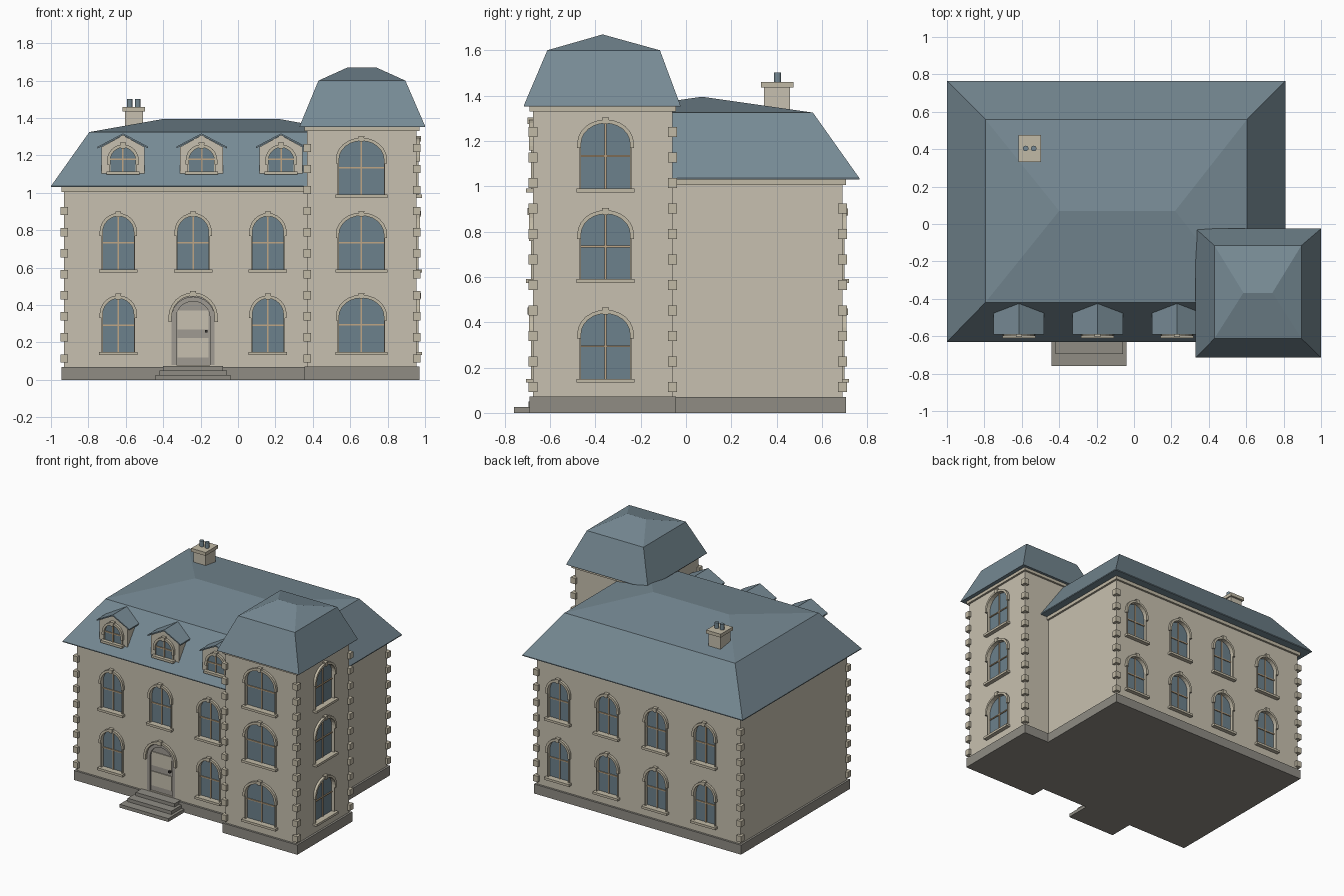
import bpy, bmesh
from math import pi, cos, sin
from mathutils import Matrix, Vector

cube = bpy.data.objects.get("Cube")
if cube:
    bpy.data.objects.remove(cube, do_unlink=True)


def material(name, r, g, b):
    m = bpy.data.materials.new(name)
    col = tuple((c / 255) ** 2.2 for c in (r, g, b)) + (1,)
    m.diffuse_color = col
    m.use_nodes = True
    m.node_tree.nodes["Principled BSDF"].inputs["Base Color"].default_value = col
    return m


WALL = material("cream wall", 198, 191, 174)
TRIM = material("stone trim", 192, 184, 164)
SLATE = material("slate roof", 118, 137, 147)
GLASS = material("window glass", 108, 128, 139)
BAR = material("tan window bar", 190, 165, 132)
STONE = material("grey stone", 142, 139, 131)
DOOR = material("grey door", 158, 153, 145)
DARK = material("dark knob", 60, 58, 55)


def finish(bm, name, *mats, matrix=None):
    bmesh.ops.recalc_face_normals(bm, faces=bm.faces)
    me = bpy.data.meshes.new(name)
    bm.to_mesh(me)
    bm.free()
    for m in mats:
        me.materials.append(m)
    ob = bpy.data.objects.new(name, me)
    if matrix:
        ob.matrix_world = matrix
    bpy.context.collection.objects.link(ob)
    return ob


def loft(bm, rings, mat=0):
    """Closed solid through rings of equal length."""
    vs = [[bm.verts.new(p) for p in r] for r in rings]
    faces = [bm.faces.new(vs[0]), bm.faces.new(vs[-1])]
    n = len(vs[0])
    for a, b in zip(vs, vs[1:]):
        for i in range(n):
            j = (i + 1) % n
            faces.append(bm.faces.new((a[i], a[j], b[j], b[i])))
    for f in faces:
        f.material_index = mat


def rect(x0, x1, y0, y1, z):
    return [(x0, y0, z), (x1, y0, z), (x1, y1, z), (x0, y1, z)]


def add_box(bm, x0, x1, y0, y1, z0, z1, mat=0):
    loft(bm, [rect(x0, x1, y0, y1, z0), rect(x0, x1, y0, y1, z1)], mat)


def box(name, mat, *dims):
    bm = bmesh.new()
    add_box(bm, *dims)
    return finish(bm, name, mat)


def prism(bm, outline, y0, y1, mat=0):
    loft(bm, [[(x, y, z) for x, z in outline] for y in (y0, y1)], mat)


def arch(hw, z0, spring, rise, steps=12):
    curve = [(-hw * cos(pi * i / steps), spring + rise * sin(pi * i / steps))
             for i in range(steps + 1)]
    return [(-hw, z0)] + curve + [(hw, z0)]


def arch_band(bm, hw, z0, spring, rise, width, y0, y1, mat=0):
    inner = arch(hw, z0, spring, rise)
    outer = arch(hw + width, z0, spring, rise + width)
    loft(bm, [[(a[0], y0, a[1]), (b[0], y0, b[1]), (b[0], y1, b[1]), (a[0], y1, a[1])]
              for a, b in zip(inner, outer)], mat)


def place(x, y, turn):
    return Matrix.Translation((x, y, 0)) @ Matrix.Rotation(turn, 4, "Z")


def cut_hole(cutter, matrix, outline):
    bm = bmesh.new()
    prism(bm, outline, -0.05, 0.03)
    bm.transform(matrix)
    tmp = bpy.data.meshes.new("hole")
    bm.to_mesh(tmp)
    bm.free()
    cutter.from_mesh(tmp)
    bpy.data.meshes.remove(tmp)


def window(name, x, y, turn, hw, z0, top, rise, cutter=None):
    """Arched window: glass, cross bars, frame, hood, keystone and sill."""
    m = place(x, y, turn)
    spring = top - rise
    outline = arch(hw, z0, spring, rise)
    g = -0.004
    if cutter is not None:
        cut_hole(cutter, m, outline)
        g = 0.014
    bm = bmesh.new()
    prism(bm, outline, g, 0.035, 1)
    mid = (z0 + top) / 2
    add_box(bm, -0.004, 0.004, g - 0.007, g + 0.003, z0, top, 2)
    add_box(bm, -hw, hw, g - 0.007, g + 0.003, mid - 0.004, mid + 0.004, 2)
    arch_band(bm, hw, z0, spring, rise, 0.007, -0.01, 0.01)
    arch_band(bm, hw, spring - 0.02, spring, rise, 0.017, -0.018, 0.01)
    key = [(-0.011, top - 0.004), (0.011, top - 0.004), (0.016, top + 0.026), (-0.016, top + 0.026)]
    prism(bm, key, -0.024, 0.01)
    add_box(bm, -hw - 0.02, hw + 0.02, -0.03, 0.01, z0 - 0.017, z0)
    return finish(bm, name, TRIM, GLASS, BAR, matrix=m)


def carve(ob, cutter):
    cut = finish(cutter, "hole_cutter", WALL)
    cut.hide_render = True
    mod = ob.modifiers.new("holes", "BOOLEAN")
    mod.object, mod.operation, mod.solver = cut, "DIFFERENCE", "EXACT"
    bpy.context.view_layer.objects.active = ob
    bpy.ops.object.modifier_apply(modifier=mod.name)
    bpy.data.objects.remove(cut, do_unlink=True)


# Plinths, walls and cornices
box("main_plinth", STONE, -0.945, 0.755, -0.575, 0.705, 0, 0.07)
box("tower_plinth", STONE, 0.355, 0.97, -0.69, -0.045, 0, 0.072)
main_wall = box("main_wall", WALL, -0.93, 0.74, -0.56, 0.69, 0.07, 1.03)
tower_wall = box("tower_wall", WALL, 0.37, 0.955, -0.675, -0.06, 0.07, 1.355)
box("main_cornice", TRIM, -0.945, 0.755, -0.575, 0.705, 1.005, 1.032)
box("tower_cornice", TRIM, 0.355, 0.97, -0.69, -0.045, 1.33, 1.357)


# Mansard roofs with a shallow hipped top
def mansard(name, eave, curb, ridge):
    bm = bmesh.new()
    x0, x1, y0, y1, z = eave
    loft(bm, [rect(x0, x1, y0, y1, z), rect(x0, x1, y0, y1, z + 0.006), rect(*curb), rect(*ridge)])
    bmesh.ops.remove_doubles(bm, verts=bm.verts, dist=0.0001)
    return finish(bm, name, SLATE)


mansard("main_roof", (-1, 0.81, -0.63, 0.765, 1.03), (-0.795, 0.605, -0.42, 0.56, 1.325),
        (-0.4, 0.22, 0.07, 0.07, 1.395))
mansard("tower_roof", (0.33, 1, -0.715, -0.025, 1.352), (0.43, 0.895, -0.612, -0.115, 1.6),
        (0.585, 0.74, -0.368, -0.368, 1.67))

# Windows
main_cut, tower_cut = bmesh.new(), bmesh.new()
for floor in range(3):
    z = 0.15 + 0.44 * floor if floor < 2 else 0.99
    window("tower_front_window", 0.66, -0.675, 0, 0.12, z, z + 0.288, 0.1, tower_cut)
    window("tower_side_window", 0.955, -0.355, pi / 2, 0.108, z, z + 0.288, 0.09, tower_cut)
    if floor == 2:
        continue
    for i in range(4):
        x = -0.64 + 0.4 * i
        window("back_window", x, 0.69, pi, 0.083, z, z + 0.285, 0.085, main_cut)
        if i < 3 and (floor, i) != (0, 1):
            window("front_window", x, -0.56, 0, 0.083, z, z + 0.285, 0.085, main_cut)

# Front door
door_at = place(-0.24, -0.56, 0)
cut_hole(main_cut, door_at, arch(0.115, 0.08, 0.335, 0.115))
bm = bmesh.new()
prism(bm, arch(0.115, 0.075, 0.335, 0.115), 0.012, 0.035)
arch_band(bm, 0.09, 0.075, 0.335, 0.085, 0.025, 0.0, 0.02)
for z0, z1 in ((0.12, 0.225), (0.27, 0.37)):
    add_box(bm, -0.083, 0.083, 0.006, 0.02, z0, z1, 1)
arch_band(bm, 0.115, 0.31, 0.335, 0.115, 0.017, -0.018, 0.01, 2)
add_box(bm, -0.016, 0.016, -0.024, 0.01, 0.445, 0.476, 2)
add_box(bm, 0.064, 0.078, -0.008, 0.015, 0.254, 0.268, 3)
finish(bm, "front_door", DOOR, WALL, TRIM, DARK, matrix=door_at)
carve(main_wall, main_cut)
carve(tower_wall, tower_cut)

# Front steps
for i in range(3):
    inset = 0.02 * i
    box("front_step", STONE, -0.44 + inset, -0.04 - inset, -0.76 + 0.065 * i, -0.55,
        0.025 * i, 0.025 * (i + 1))

# Corner quoins
bm = bmesh.new()
corners = [(-0.93, -0.56, 8), (-0.93, 0.69, 8), (0.74, 0.69, 8),
           (0.37, -0.675, 11), (0.955, -0.675, 11), (0.955, -0.06, 11)]
for x, y, count in corners:
    for i in range(count):
        z = 0.115 + 0.1125 * i
        add_box(bm, x - 0.02, x + 0.02, y - 0.02, y + 0.02, z - 0.022, z + 0.022)
finish(bm, "corner_quoins", TRIM)

# Dormers
for x in (-0.615, -0.195, 0.23):
    at = place(x, -0.58, 0)
    bm = bmesh.new()
    prism(bm, [(-0.115, 1.1), (0.115, 1.1), (0.115, 1.245), (0, 1.308), (-0.115, 1.245)], 0, 0.15)
    finish(bm, "dormer_wall", WALL, matrix=at)
    bm = bmesh.new()
    prism(bm, [(-0.135, 1.238), (0, 1.308), (0.135, 1.238),
               (0.135, 1.247), (0, 1.318), (-0.135, 1.247)], -0.01, 0.155)
    finish(bm, "dormer_roof", SLATE, matrix=at)
    window("dormer_window", x, -0.58, 0, 0.068, 1.115, 1.242, 0.07)

# Chimney with two pots
box("chimney_shaft", WALL, -0.605, -0.508, 0.345, 0.46, 1.3, 1.436)
box("chimney_cap", TRIM, -0.617, -0.498, 0.332, 0.475, 1.435, 1.46)
for x in (-0.579, -0.536):
    bm = bmesh.new()
    bmesh.ops.create_cone(bm, cap_ends=True, segments=12, radius1=0.015, radius2=0.015, depth=0.045)
    bmesh.ops.translate(bm, verts=bm.verts, vec=Vector((x, 0.404, 1.479)))
    finish(bm, "chimney_pot", SLATE)
